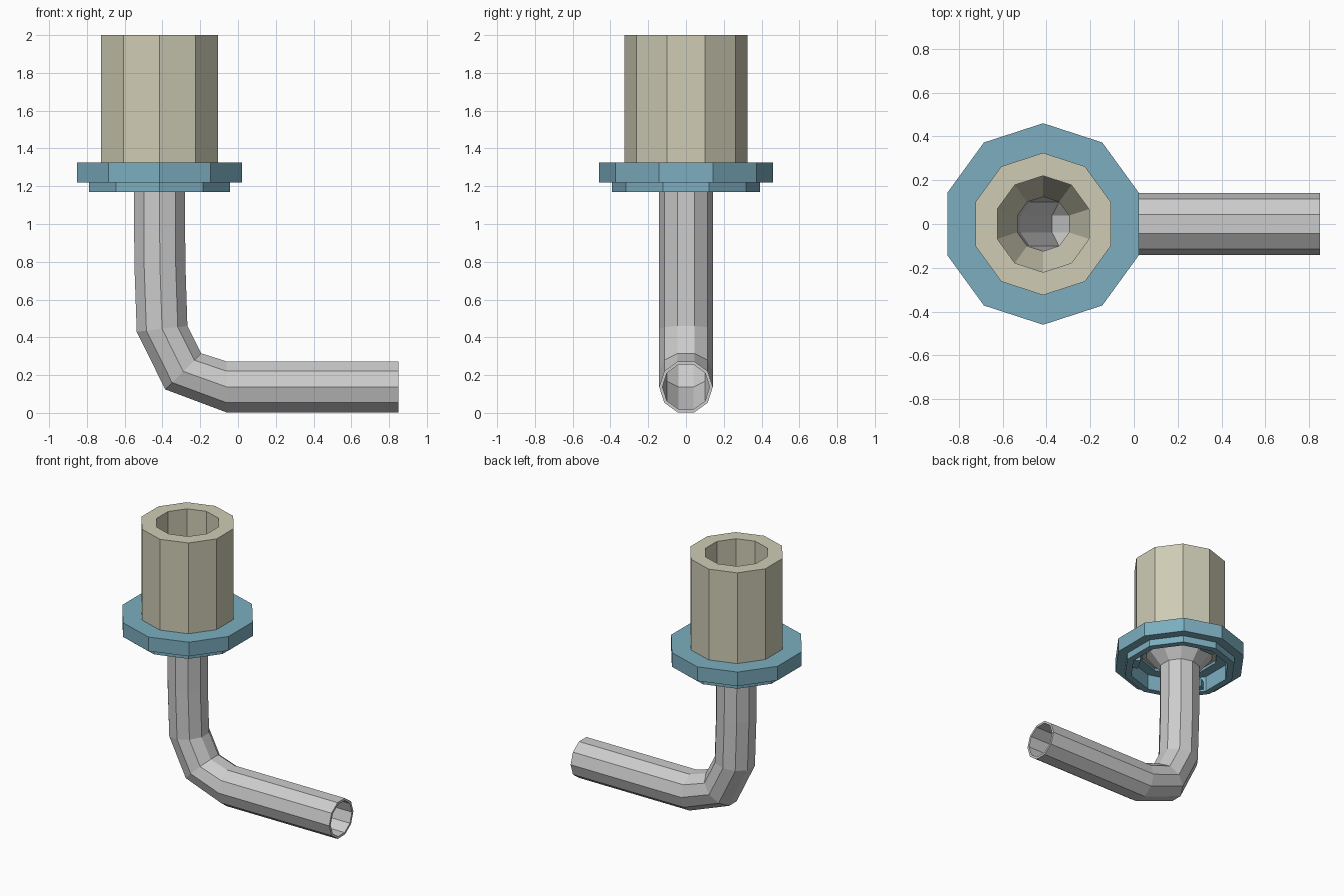
import bpy, bmesh, math
from mathutils import Matrix

if "Cube" in bpy.data.objects:
    bpy.data.objects.remove(bpy.data.objects["Cube"])

SIDES = 10
CX = -0.415


def material(name, rgb):
    m = bpy.data.materials.new(name)
    m.diffuse_color = (*rgb, 1)
    m.use_nodes = True
    m.node_tree.nodes["Principled BSDF"].inputs["Base Color"].default_value = m.diffuse_color
    return m


def loft(name, rings, mat=None):
    """Ring: (x, z, tilt, radius). The last ring joins back to the first."""
    bm = bmesh.new()
    loops = []
    for x, z, tilt, r in rings:
        t = math.radians(tilt)
        loop = []
        for k in range(SIDES):
            a = 2 * math.pi * k / SIDES
            n = r * math.sin(a)
            loop.append(bm.verts.new((x + n * math.cos(t), r * math.cos(a), z + n * math.sin(t))))
        loops.append(loop)
    for i, a in enumerate(loops):
        b = loops[(i + 1) % len(loops)]
        for k in range(SIDES):
            j = (k + 1) % SIDES
            bm.faces.new((a[k], a[j], b[j], b[k]))
    return finish(name, bm, mat)


def finish(name, bm, mat):
    bmesh.ops.recalc_face_normals(bm, faces=bm.faces)
    me = bpy.data.meshes.new(name)
    bm.to_mesh(me)
    bm.free()
    if mat:
        me.materials.append(mat)
    ob = bpy.data.objects.new(name, me)
    bpy.context.collection.objects.link(ob)
    return ob


def lathe(name, profile, mat):
    return loft(name, [(CX, z, 0, r) for r, z in profile], mat)


tan = material("tan", (0.62, 0.60, 0.46))
blue = material("blue", (0.20, 0.42, 0.52))

# Bent pipe: outer skin down, inner skin back up, flared mouth at the top
path = [(-0.414, 0.80, 2), (-0.402, 0.445, 6.5), (-0.29, 0.22, 45),
        (-0.06, 0.1375, 90), (0.85, 0.1375, 90)]
outer = [(CX, 1.30, 0, 0.24), (CX, 1.18, 0, 0.142)] + [(*p, 0.142) for p in path]
inner = [(*p, 0.125) for p in reversed(path)] + [(CX, 1.18, 0, 0.127), (CX, 1.30, 0, 0.226)]
loft("bent_pipe", outer + inner)

# Upper sleeve with a funnel-shaped seat at the bottom of its bore
lathe("sleeve", [(0.325, 2.0), (0.325, 1.305), (0.22, 1.305), (0.124, 1.19),
                 (0.22, 1.40), (0.22, 2.0)], tan)

# Stepped collar, hollow underneath
lathe("collar", [(0.27, 1.325), (0.46, 1.325), (0.46, 1.22), (0.393, 1.22),
                 (0.393, 1.17), (0.345, 1.17), (0.345, 1.285), (0.27, 1.285)], blue)

# Three locking lugs inside the collar
bm = bmesh.new()
for deg in (90, 210, 330):
    m = (Matrix.Translation((CX, 0, 0)) @ Matrix.Rotation(math.radians(deg), 4, 'Z')
         @ Matrix.Translation((0.32, 0, 1.215)) @ Matrix.Diagonal((0.07, 0.11, 0.06, 1)))
    bmesh.ops.create_cube(bm, size=1, matrix=m)
finish("collar_lugs", bm, blue)
